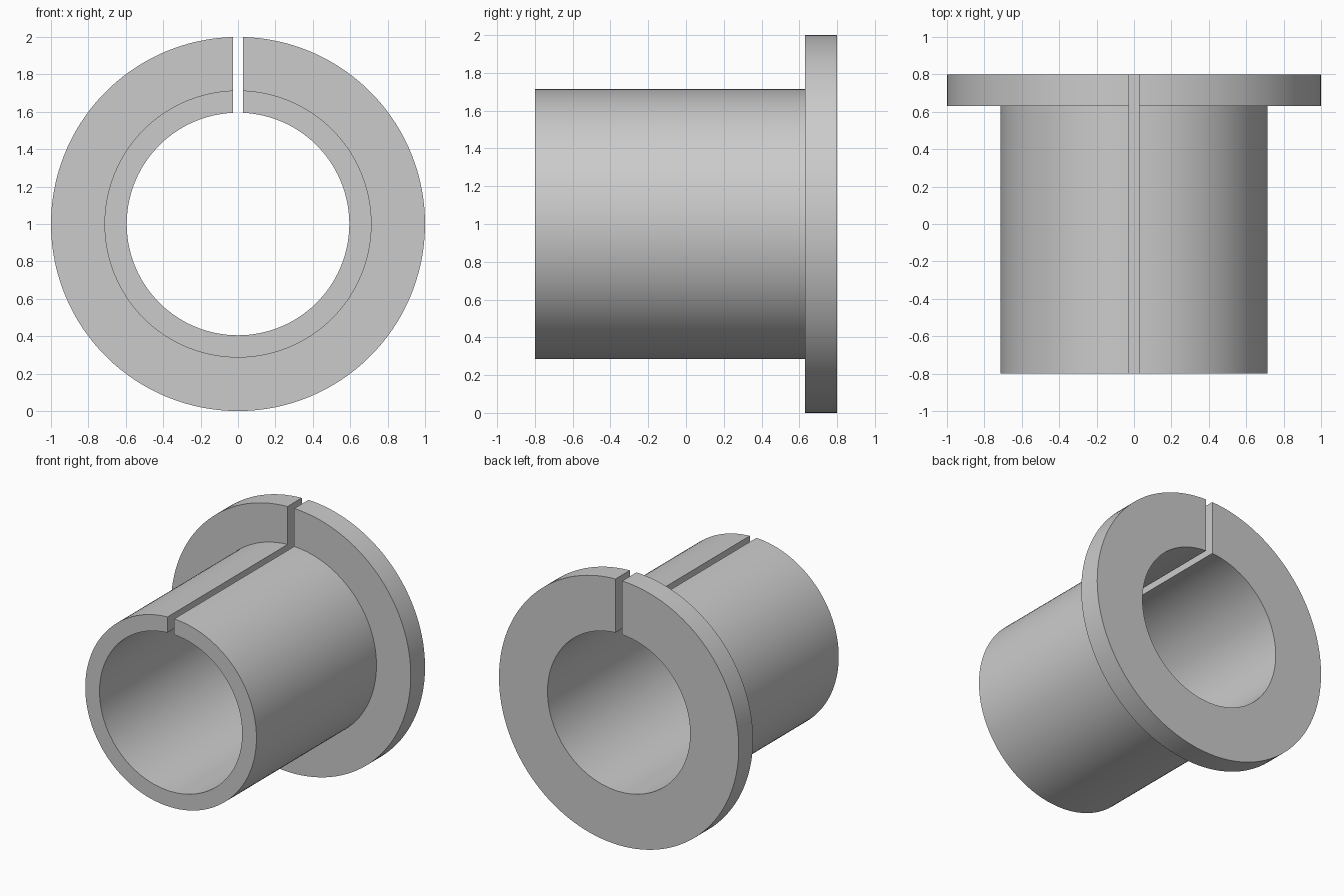
import bpy
import bmesh
import math

cube = bpy.data.objects.get("Cube")
if cube:
    bpy.data.objects.remove(cube, do_unlink=True)

# Main dimensions
BORE, SLEEVE, FLANGE = 0.595, 0.714, 1.0
FRONT, SHOULDER, BACK = -0.8, 0.63, 0.8
HALF_SLOT = 0.028
SEGMENTS = 128

# Grey plastic
grey = bpy.data.materials.new("grey")
grey.use_nodes = True
colour = (0.6, 0.6, 0.6, 1.0)
grey.diffuse_color = colour
grey.node_tree.nodes["Principled BSDF"].inputs["Base Color"].default_value = colour

# Wall cross-section as (radius, y)
profile = [(BORE, FRONT), (SLEEVE, FRONT), (SLEEVE, SHOULDER),
           (FLANGE, SHOULDER), (FLANGE, BACK), (BORE, BACK)]


def section(bm, t):
    """One cross-section; the ends keep the slot walls parallel."""
    verts = []
    for radius, y in profile:
        start = math.asin(HALF_SLOT / radius)
        angle = start + t * (2 * math.pi - 2 * start)
        verts.append(bm.verts.new((radius * math.sin(angle), y,
                                   1 + radius * math.cos(angle))))
    return verts


# Sweep the section around the bore axis, leaving the slot open at the top
bm = bmesh.new()
rings = [section(bm, i / SEGMENTS) for i in range(SEGMENTS + 1)]
for a, b in zip(rings, rings[1:]):
    for j in range(len(profile)):
        k = (j + 1) % len(profile)
        bm.faces.new((a[j], a[k], b[k], b[j]))

# Slot walls
bm.faces.new(rings[0])
bm.faces.new(rings[-1])
bmesh.ops.recalc_face_normals(bm, faces=bm.faces)

mesh = bpy.data.meshes.new("split_flanged_bushing")
bm.to_mesh(mesh)
bm.free()
mesh.materials.append(grey)
bushing = bpy.data.objects.new("split_flanged_bushing", mesh)
bpy.context.collection.objects.link(bushing)

# Smooth curved walls, sharp rims
bpy.ops.object.select_all(action='DESELECT')
bushing.select_set(True)
bpy.context.view_layer.objects.active = bushing
bpy.ops.object.shade_smooth_by_angle(angle=math.radians(30))
